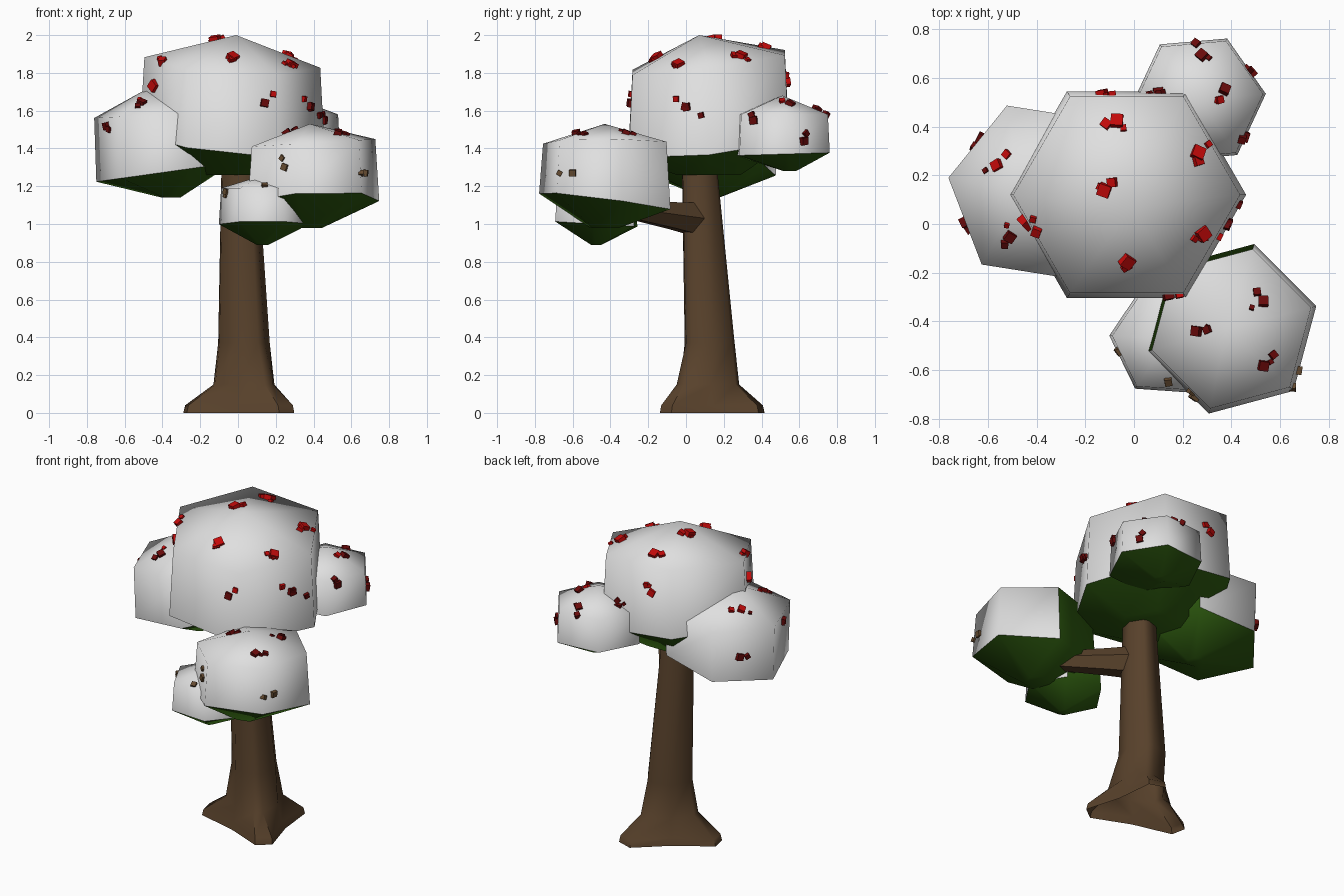
import bpy, bmesh, math, random
from mathutils import Vector, Euler
from mathutils.bvhtree import BVHTree

if "Cube" in bpy.data.objects:
    bpy.data.objects.remove(bpy.data.objects["Cube"])

random.seed(4)


def material(name, rgb):
    m = bpy.data.materials.new(name)
    m.diffuse_color = (*rgb, 1)
    m.use_nodes = True
    m.node_tree.nodes["Principled BSDF"].inputs["Base Color"].default_value = m.diffuse_color
    return m


SNOW = material("snow_white", (0.74, 0.74, 0.74))
LEAF = material("leaf_green", (0.028, 0.108, 0.005))
BARK = material("bark_brown", (0.097, 0.053, 0.024))
RED = material("berry_red", (0.55, 0.003, 0.003))
DARK = material("berry_dark_red", (0.14, 0.003, 0.003))
DRY = material("berry_brown", (0.13, 0.07, 0.03))


def loft(bm, rings):
    """Skin a stack of equal-length rings; returns vertices and side faces per level."""
    vs = [[bm.verts.new(p) for p in r] for r in rings]
    levels = []
    for a, b in zip(vs, vs[1:]):
        n = len(a)
        levels.append([bm.faces.new((a[i], a[(i + 1) % n], b[(i + 1) % n], b[i])) for i in range(n)])
    return vs, levels


def finish(bm, name, mats):
    me = bpy.data.meshes.new(name)
    bm.to_mesh(me)
    bm.free()
    for m in mats:
        me.materials.append(m)
    ob = bpy.data.objects.new(name, me)
    bpy.context.collection.objects.link(ob)
    return ob


def limb(name, rings):
    """Bark loft, open at the root and capped at the tip, with soft shading."""
    bm = bmesh.new()
    vs, _ = loft(bm, rings)
    bm.faces.new(vs[-1])
    bmesh.ops.recalc_face_normals(bm, faces=bm.faces)
    ob = finish(bm, name, [BARK])
    bpy.ops.object.select_all(action='DESELECT')
    ob.select_set(True)
    bpy.context.view_layer.objects.active = ob
    bpy.ops.object.shade_smooth_by_angle(angle=math.radians(50))


# Trunk: three flared roots blending into a leaning column
def trunk_ring(cx, cy, z, root, gap, squash=1.0):
    polar = [(70 + 120 * k + off, r) for k in range(3)
             for off, r in ((-9, root), (9, root), (60, gap))]
    return [(cx + r * math.cos(math.radians(a)), cy + r * squash * math.sin(math.radians(a)), z)
            for a, r in polar]


limb("trunk", [trunk_ring(.045, .12, 0, .335, .19, .9), trunk_ring(.045, .12, .04, .325, .17, .9),
               trunk_ring(.05, .105, .15, .18, .145), trunk_ring(.035, .12, .37, .14, .135),
               trunk_ring(.012, .068, 1.28, .10, .095)])

# Branch: tapered six-sided limb reaching to the front right clumps
start, end = Vector((.02, .07, 1.025)), Vector((.385, -.34, 1.085))
rot = (end - start).to_track_quat('Z', 'Y')
limb("branch", [[start.lerp(end, t) + rot @ Vector((r * math.cos(k * math.pi / 3), r * math.sin(k * math.pi / 3), 0))
                 for k in range(6)] for t, r in ((0, .10), (.35, .08), (1, .052))])


# Foliage clumps: regular hexagonal snow caps over pointed green undersides
def clump(name, x, y, radius, phase, bottom, low, up, top, apex_shift=(0, 0), base_shift=(0, 0), s_base=.13,
          s_low=1.0, s_up=0.96, tilt_low=(0, 0), tilt_up=(0, 0), cutoff=2):
    def ring(z, s, tilt=(0, 0), shift=(0, 0)):
        out = []
        for k in range(6):
            a = math.radians(phase + 60 * k)
            dx, dy = radius * s * math.cos(a), radius * s * math.sin(a)
            out.append((x + dx + shift[0], y + dy + shift[1], z + dx * tilt[0] + dy * tilt[1]))
        return out

    bm = bmesh.new()
    vs, lv = loft(bm, [ring(bottom, s_base, shift=base_shift), ring(low, s_low, tilt_low), ring(up, s_up, tilt_up)])
    green = lv[0] + [bm.faces.new(vs[0][::-1])]
    tip = bm.verts.new((x + apex_shift[0], y + apex_shift[1], top))
    for i in range(6):
        bm.faces.new((vs[2][i], vs[2][(i + 1) % 6], tip))
    bmesh.ops.recalc_face_normals(bm, faces=bm.faces)
    bm.normal_update()
    # bare leaves on the walls that face the trunk
    inward = (Vector((0, .08)) - Vector((x, y))).normalized()
    green += [f for f in lv[1] if f.normal.xy.normalized().dot(inward) > cutoff]
    for f in bm.faces:
        f.smooth = True
        f.material_index = int(f in green)
    for e in bm.edges:
        e.smooth = len({f.material_index for f in e.link_faces}) == 1
    tree = BVHTree.FromBMesh(bm)
    finish(bm, name, [SNOW, LEAF])
    return tree


crown = clump("crown_clump", -.03, .12, .49, 0, 1.26, 1.42, 1.855, 2.0, (.02, -.05), s_base=.4, s_up=.95,
              tilt_low=(-.11, .1), tilt_up=(-.06, .13))
left = clump("left_clump", -.385, .13, .385, 171, 1.14, 1.275, 1.58, 1.73, (-.07, 0), (.03, 0), s_low=.96, s_up=.99,
             tilt_low=(.14, 0), tilt_up=(.05, 0), cutoff=.865)
back = clump("back_clump", .265, .51, .277, 5, 1.28, 1.37, 1.58, 1.68, base_shift=(0, .04), tilt_low=(0, .03))
right = clump("right_clump", .40, -.43, .36, 15, .98, 1.12, 1.43, 1.53, (-.02, 0), (-.03, 0), s_base=.22, s_up=.94,
              tilt_low=(.04, -.13), tilt_up=(.06, 0), cutoff=.79)
front = clump("front_clump", .14, -.475, .242, 176, .89, 1.0, 1.19, 1.26, base_shift=(-.01, 0), s_up=.95,
              tilt_low=(0, -.06), cutoff=.8)


# Berries: little clusters of cubes dropped onto a clump, riper towards the top
def berries(name, tree, look, spots, count=3, size=.04):
    look = Vector(look)
    bm = bmesh.new()
    for spot in spots:
        for k in range(count):
            jitter = Vector([random.uniform(-1, 1) for _ in look]) * .05 * min(k, 1)
            hit = tree.ray_cast(Vector(spot) + jitter - look * 3, look)
            if hit[0] is None:
                continue
            turn = hit[1].to_track_quat('Z', 'Y') @ Euler((.2, .1, random.uniform(0, 1.5))).to_quaternion()
            cube = bmesh.ops.create_cube(bm, size=size * (1 - .25 * k))["verts"]
            for v in cube:
                v.co = hit[0] + turn @ v.co
            ripeness = 0 if hit[0].z > 1.64 else 1 if hit[0].z > 1.36 else 2
            for f in {f for v in cube for f in v.link_faces}:
                f.material_index = ripeness
    bmesh.ops.recalc_face_normals(bm, faces=bm.faces)
    finish(bm, name, [RED, DARK, DRY])


DOWN, BACKWARD, FORWARD, LEFTWARD, RIGHTWARD = (0, 0, -1), (0, 1, 0), (0, -1, 0), (-1, 0, 0), (1, 0, 0)
berries("crown_berries", crown, DOWN,
        [(-.07, .42, 1), (-.12, .14, 1), (.26, .29, 1), (.28, -.04, 1), (-.03, -.15, 1), (-.44, .01, 1)], size=.05)
berries("left_berries", left, DOWN, [(-.56, .24, 1), (-.51, -.05, 1)])
berries("back_berries", back, DOWN, [(.37, .55, 1), (.28, .69, 1)])
berries("right_berries", right, DOWN, [(.53, -.32, 1), (.26, -.44, 1), (.53, -.58, 1)])
berries("crown_front_berries", crown, BACKWARD, [(.14, 0, 1.64), (.38, 0, 1.62)], 2)
berries("crown_side_berries", crown, LEFTWARD, [(0, .0, 1.62)], 2)
berries("crown_rear_berries", crown, FORWARD, [(-.13, 0, 1.75), (.1, 0, 1.6)])
berries("back_side_berries", back, LEFTWARD, [(0, .36, 1.55), (0, .62, 1.44)], 2)
berries("left_side_berries", left, RIGHTWARD, [(0, .01, 1.52), (0, .35, 1.4)], 2)
berries("low_right_berries", right, BACKWARD, [(.67, 0, 1.27), (.25, 0, 1.3)], 2, .035)
berries("low_front_berries", front, BACKWARD, [(-.06, 0, 1.17), (.14, 0, 1.2)], 2, .03)
